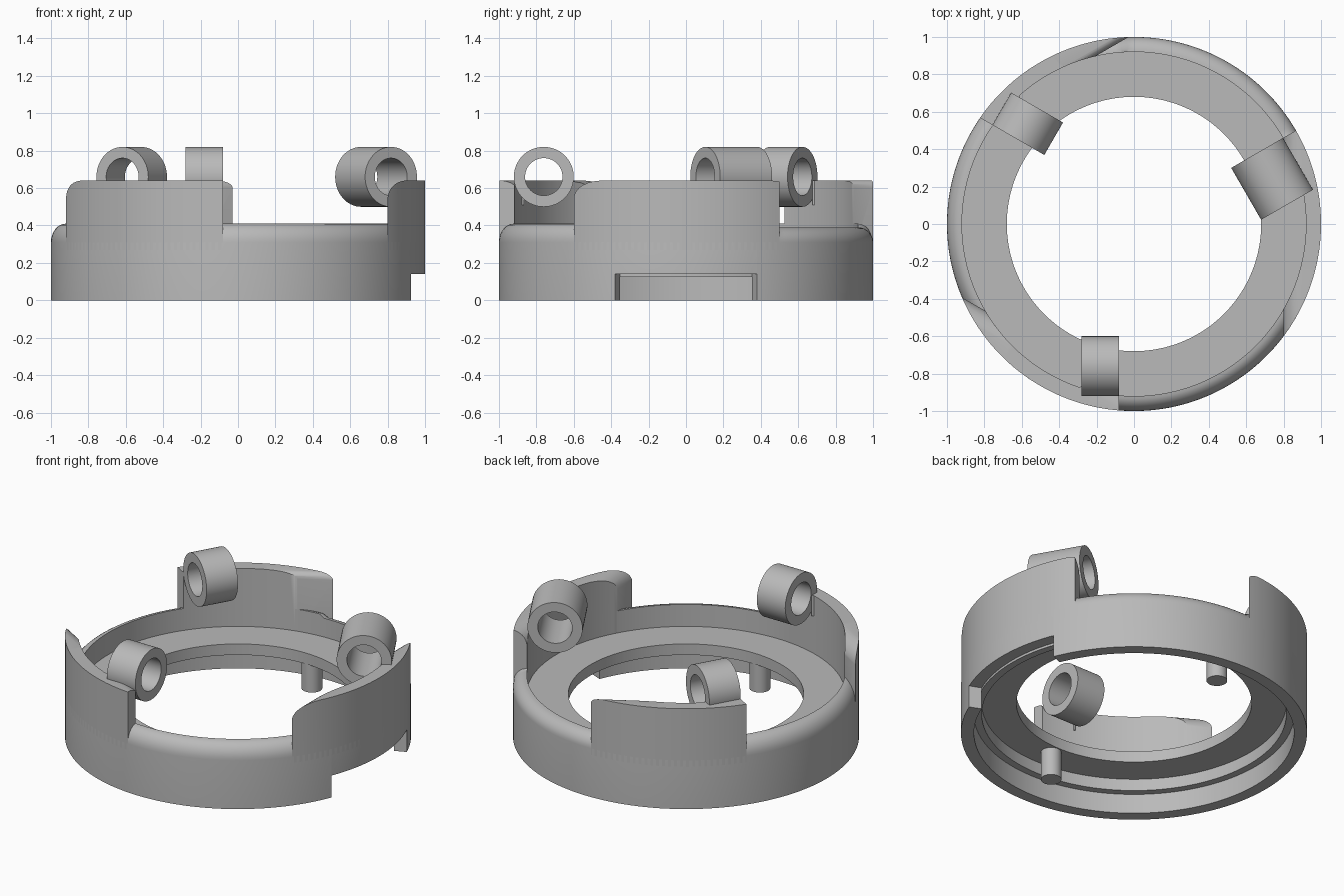
import bpy, bmesh
from math import radians, degrees, sin, cos, atan2, pi
from mathutils import Matrix, Vector

cube = bpy.data.objects.get("Cube")
if cube:
    bpy.data.objects.remove(cube)

grey = bpy.data.materials.new("matte_grey")
grey.use_nodes = True
grey.diffuse_color = (0.49, 0.49, 0.49, 1)
grey.node_tree.nodes["Principled BSDF"].inputs["Base Color"].default_value = (0.49, 0.49, 0.49, 1)


def finish(name, bm):
    bmesh.ops.recalc_face_normals(bm, faces=bm.faces)
    mesh = bpy.data.meshes.new(name)
    bm.to_mesh(mesh)
    bm.free()
    mesh.materials.append(grey)
    obj = bpy.data.objects.new(name, mesh)
    bpy.context.collection.objects.link(obj)
    bpy.ops.object.select_all(action='DESELECT')
    obj.select_set(True)
    bpy.context.view_layer.objects.active = obj
    bpy.ops.object.shade_smooth_by_angle(angle=radians(30))


def lathe(profile, start=0, end=360, steps=180):
    """Turn a closed (radius, height) profile about z."""
    bm = bmesh.new()
    full = end - start == 360
    rings = []
    for i in range(steps if full else steps + 1):
        a = radians(start + (end - start) * i / steps)
        rings.append([bm.verts.new((r * cos(a), r * sin(a), z)) for r, z in profile])
    n = len(profile)
    for i in range(steps):
        p, q = rings[i], rings[(i + 1) % len(rings)]
        for j in range(n):
            k = (j + 1) % n
            bm.faces.new((p[j], q[j], q[k], p[k]))
    if not full:
        bm.faces.new(rings[0])
        bm.faces.new(rings[-1])
    return bm


def direction(angle):
    return Vector((cos(radians(angle)), sin(radians(angle)), 0))


def slice_off(bm, point, normal):
    """Remove what lies on the normal's side and cap the cut."""
    bmesh.ops.bisect_plane(bm, geom=bm.verts[:] + bm.edges[:] + bm.faces[:],
                           plane_co=point, plane_no=normal, clear_outer=True)
    edges = [e for e in bm.edges if e.is_boundary]
    if edges:
        bmesh.ops.holes_fill(bm, edges=edges, sides=0)


def prism(name, corners, low, high):
    bm = bmesh.new()
    face = bm.faces.new([bm.verts.new((p.x, p.y, low)) for p in corners])
    top = bmesh.ops.extrude_face_region(bm, geom=[face])["geom"]
    bmesh.ops.translate(bm, vec=(0, 0, high - low),
                        verts=[g for g in top if isinstance(g, bmesh.types.BMVert)])
    finish(name, bm)


# Base ring: rounded low rim, inner flange and stepped underside,
# with a shorter outer wall over the notch at the side
LOW, TOP, NOTCH = 0.31, 0.64, 22.33
rim = [(0.92 + 0.08 * cos(i * pi / 16), LOW + 0.1 * sin(i * pi / 16)) for i in range(9)]
inside = [(0.92, 0.27), (0.68, 0.27), (0.68, 0.2), (0.88, 0.2), (0.88, 0.125), (0.925, 0.125)]
for name, bottom, start, end, steps in (("base_ring", 0, NOTCH, 360 - NOTCH, 158),
                                        ("base_ring_over_notch", 0.14, -NOTCH, NOTCH, 22)):
    bm = lathe(rim + inside + [(0.925, bottom), (1, bottom)], start, end, steps)
    # the rim is slightly lower between two of the walls
    for v in bm.verts:
        if v.co.z > LOW + 0.01 and 30 < degrees(atan2(v.co.y, v.co.x)) < 93:
            v.co.z = LOW + (v.co.z - LOW) * 0.8
    finish(name, bm)


# Tall wall sections with one rounded end and one straight end
def tall_wall(name, start, end, phi, limit, normal=None, offset=0, fillet=0.1):
    bm = lathe([(0.92, 0.27), (1, 0.27), (1, TOP), (0.92, TOP)], start, end, (end - start) // 2)
    tangent = direction(phi + 90)
    slice_off(bm, tangent * limit, tangent)
    if normal is not None:
        out = direction(normal)
        centre = out * (offset + fillet) + Vector((0, 0, TOP - fillet))
        for i in range(8):
            a = i * pi / 16
            n = -out * cos(a) + Vector((0, 0, sin(a)))
            slice_off(bm, centre + n * fillet, n)
    finish(name, bm)


tall_wall("front_wall", 200, 272, 270, -0.08, 240, 0.8)
tall_wall("left_wall", -40, 34, 30, 0, 0, 0.8)
tall_wall("back_wall_rounded", 86, 120, 150, -0.08, 120, 0.88, 0.04)
tall_wall("back_wall_straight", 120, 150, 150, -0.08)

# Hinge tubes lying along the wall, each with a small web to the wall
for name, phi, limit, length in (("front", 270, -0.08, 0.2), ("left", 30, 0, 0.32),
                                 ("back", 150, -0.08, 0.2)):
    bm = lathe([(0.1, 0), (0.16, 0), (0.16, length), (0.1, length)], steps=64)
    out, along = direction(phi), direction(phi + 90)
    corner = along * (limit - length)
    frame = Matrix((out, along.cross(out), along)).transposed().to_4x4()
    frame.translation = out * 0.76 + corner + Vector((0, 0, 0.66))
    bm.transform(frame)
    finish(name + "_hinge_tube", bm)
    web = [corner + out * 0.865, corner + out * 0.93, corner + out * 0.9 - along * 0.07,
           corner + out * 0.88 - along * 0.02]
    prism(name + "_hinge_web", web, 0.51, 0.64)

# Locating pins under the flange
for name, y in (("back_pin", 0.745), ("front_pin", -0.745)):
    bm = bmesh.new()
    bmesh.ops.create_cone(bm, cap_ends=True, segments=32, radius1=0.06, radius2=0.06,
                          depth=0.22, matrix=Matrix.Translation((0, y, 0.13)))
    finish(name, bm)
